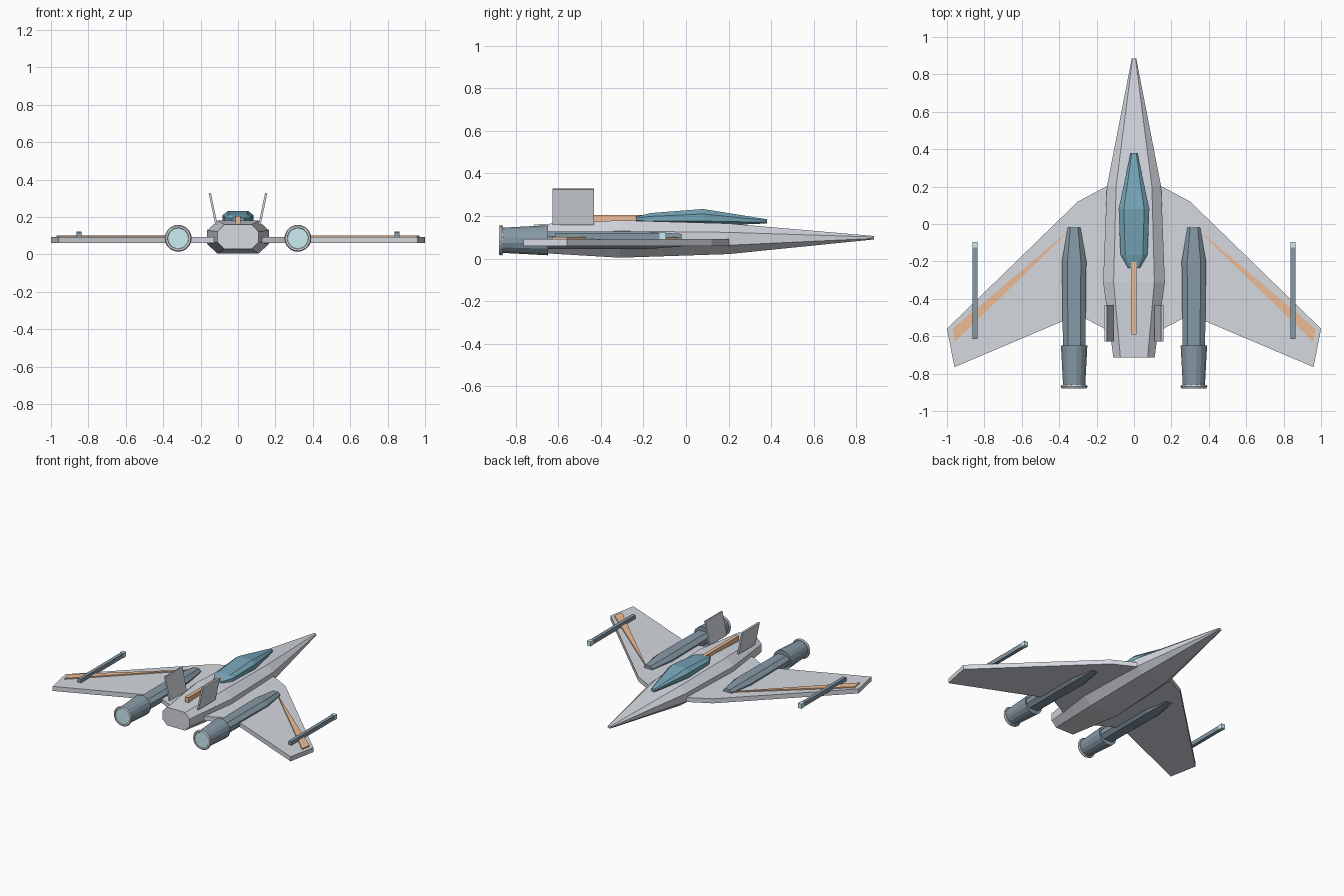
import bpy, bmesh, math
from mathutils import Matrix

if "Cube" in bpy.data.objects:
    bpy.data.objects.remove(bpy.data.objects["Cube"])


def material(name, rgb):
    m = bpy.data.materials.new(name)
    m.diffuse_color = (*rgb, 1)
    m.use_nodes = True
    m.node_tree.nodes["Principled BSDF"].inputs["Base Color"].default_value = m.diffuse_color
    return m


HULL = material("hull_grey", (0.66, 0.69, 0.74))
DARK = material("dark_slate", (0.24, 0.32, 0.38))
GLASS = material("canopy_blue", (0.18, 0.38, 0.48))
ORANGE = material("orange_trim", (0.85, 0.50, 0.30))
GLOW = material("pale_cyan", (0.60, 0.85, 0.90))


def finish(name, bm, mat):
    bmesh.ops.recalc_face_normals(bm, faces=bm.faces)
    me = bpy.data.meshes.new(name)
    bm.to_mesh(me)
    bm.free()
    ob = bpy.data.objects.new(name, me)
    bpy.context.collection.objects.link(ob)
    if mat:
        me.materials.append(mat)
    return ob


def loft(name, rings, mat):
    """Skin a list of point rings and cap both ends."""
    bm = bmesh.new()
    vs = [[bm.verts.new(p) for p in r] for r in rings]
    n = len(vs[0])
    for a, b in zip(vs, vs[1:]):
        for i in range(n):
            j = (i + 1) % n
            bm.faces.new((a[i], a[j], b[j], b[i]))
    bm.faces.new(vs[0])
    bm.faces.new(vs[-1])
    return finish(name, bm, mat)


def octagon(y, w, h, zc, x=0, fx=0.66, fz=0.42):
    """Chamfered rectangle section: half width w, half height h."""
    pts = [(w, fz * h), (fx * w, h), (-fx * w, h), (-w, fz * h),
           (-w, -fz * h), (-fx * w, -h), (fx * w, -h), (w, -fz * h)]
    return [(x + px, y, zc + pz) for px, pz in pts]


def circle(y, r, x, z, n=16):
    return [(x + r * math.cos(2 * math.pi * (i + .5) / n), y,
             z + r * math.sin(2 * math.pi * (i + .5) / n)) for i in range(n)]


def slab(name, outline, z0, z1, mat):
    return loft(name, [[(x, y, z) for x, y in outline] for z in (z0, z1)], mat)


def box(name, size, loc, mat, tilt=0):
    bm = bmesh.new()
    bmesh.ops.create_cube(bm, size=1)
    bm.transform(Matrix.Translation(loc) @ Matrix.Rotation(tilt, 4, 'Y')
                 @ Matrix.Diagonal((*size, 1)))
    return finish(name, bm, mat)


# Fuselage, tail to nose
loft("fuselage", [octagon(-0.715, 0.11, 0.066, 0.094),
                  octagon(-0.31, 0.165, 0.088, 0.092),
                  octagon(0.20, 0.145, 0.072, 0.093),
                  octagon(0.885, 0.012, 0.008, 0.098)], HULL)

# Canopy and spine stripe
loft("canopy", [octagon(-0.235, 0.032, 0.012, 0.185),
                octagon(-0.165, 0.072, 0.027, 0.187),
                octagon(0.08, 0.082, 0.040, 0.193),
                octagon(0.38, 0.018, 0.010, 0.175)], GLASS)
box("spine_stripe", (0.026, 0.39, 0.045), (0, -0.395, 0.182), ORANGE)

for s, side in ((-1, "left"), (1, "right")):
    def mir(pts):
        return [(s * x, y) for x, y in pts]

    # Swept wing and its orange stripe
    slab(side + "_wing", mir([(0.10, 0.225), (0.14, 0.205), (0.30, 0.12), (1.0, -0.56),
                              (0.96, -0.765), (0.30, -0.485), (0.10, -0.59)]),
         0.06, 0.093, HULL)
    slab(side + "_wing_stripe", mir([(0.36, -0.045), (0.97, -0.56),
                                     (0.958, -0.63), (0.37, -0.06)]),
         0.085, 0.101, ORANGE)

    # Engine body, nozzle, rim and glowing exhaust
    ex, ez = s * 0.32, 0.086
    loft(side + "_engine", [octagon(-0.66, 0.060, 0.041, ez, ex, 0.55),
                            octagon(-0.20, 0.065, 0.042, ez, ex, 0.55),
                            octagon(-0.02, 0.034, 0.030, ez, ex, 0.6)], DARK)
    loft(side + "_nozzle", [circle(-0.87, 0.060, ex, ez),
                            circle(-0.65, 0.072, ex, ez)], DARK)
    bpy.ops.mesh.primitive_torus_add(
        major_radius=0.062, minor_radius=0.010, major_segments=20, minor_segments=6,
        location=(ex, -0.870, ez), rotation=(math.pi / 2, 0, 0))
    rim = bpy.context.object
    rim.name = side + "_nozzle_rim"
    rim.data.materials.append(HULL)
    loft(side + "_exhaust_glow", [circle(-0.875, 0.056, ex, ez),
                                  circle(-0.86, 0.056, ex, ez)], GLOW)

    # Outward leaning tail fin
    box(side + "_tail_fin", (0.012, 0.195, 0.172), (s * 0.133, -0.53, 0.243),
        HULL, s * math.radians(12))

    # Wing cannon with bright tip
    box(side + "_cannon", (0.025, 0.49, 0.03), (s * 0.85, -0.37, 0.105), DARK)
    box(side + "_cannon_tip", (0.029, 0.03, 0.034), (s * 0.85, -0.11, 0.106), GLOW)
